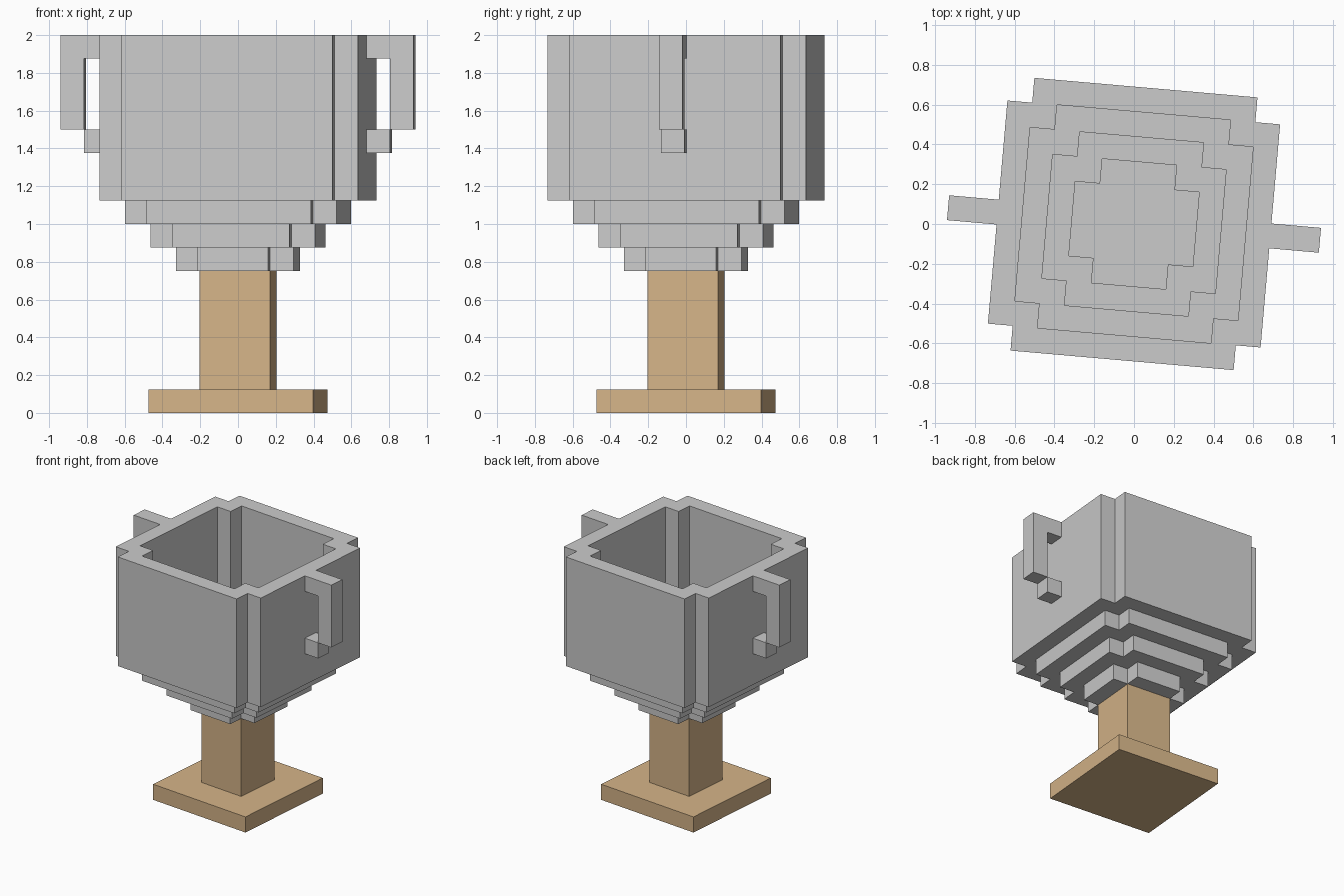
import bpy, bmesh, math
from mathutils import Matrix

if "Cube" in bpy.data.objects:
    bpy.data.objects.remove(bpy.data.objects["Cube"])

V = 0.125                                        # block size
TURN = Matrix.Rotation(math.radians(-5), 4, 'Z')  # whole model is turned slightly

wood = bpy.data.materials.new("wood")
wood.diffuse_color = (0.67, 0.46, 0.25, 1)
wood.use_nodes = True
wood.node_tree.nodes["Principled BSDF"].inputs["Base Color"].default_value = wood.diffuse_color


def finish(name, bm, material=None):
    bmesh.ops.recalc_face_normals(bm, faces=bm.faces)
    bm.transform(TURN)
    mesh = bpy.data.meshes.new(name)
    bm.to_mesh(mesh)
    bm.free()
    if material:
        mesh.materials.append(material)
    obj = bpy.data.objects.new(name, mesh)
    bpy.context.collection.objects.link(obj)


def notched_square(h):
    """Square of half-width h with one block cut from each corner."""
    c = h - V
    quarter = [(h, -c), (h, c), (c, c)]
    pts = []
    for k in range(4):
        for x, y in quarter:
            for _ in range(k):
                x, y = -y, x
            pts.append((x, y))
    return pts


def bowl_layer(name, h, z0, z1, hollow=True):
    bm = bmesh.new()

    def loop(size, z):
        return [bm.verts.new((x, y, z)) for x, y in notched_square(size)]

    def bridge(a, b):
        n = len(a)
        for i in range(n):
            j = (i + 1) % n
            bm.faces.new((a[i], a[j], b[j], b[i]))

    low, high = loop(h, z0), loop(h, z1)
    bridge(low, high)
    if hollow:
        in_low, in_high = loop(h - V, z0), loop(h - V, z1)
        bridge(high, in_high)
        bridge(in_high, in_low)
        bridge(in_low, low)
    else:
        bm.faces.new(low)
        bm.faces.new(high)
    finish(name, bm)


def add_box(bm, x0, x1, y0, y1, z0, z1):
    mat = (Matrix.Translation(((x0 + x1) / 2, (y0 + y1) / 2, (z0 + z1) / 2))
           @ Matrix.Diagonal((x1 - x0, y1 - y0, z1 - z0, 1)))
    bmesh.ops.create_cube(bm, size=1, matrix=mat)


# Wooden base and stem
for name, h, z0, z1 in (("base", 3.5 * V, 0, V), ("stem", 1.5 * V, V, 6 * V)):
    bm = bmesh.new()
    add_box(bm, -h, h, -h, h, z0, z1)
    finish(name, bm, wood)

# Bowl: solid bottom, two stepped rings and the tall wall
bowl_layer("bowl_bottom", 2.5 * V, 6 * V, 7 * V, hollow=False)
bowl_layer("bowl_lower_step", 3.5 * V, 7 * V, 8 * V)
bowl_layer("bowl_upper_step", 4.5 * V, 8 * V, 9 * V)
bowl_layer("bowl_wall", 5.5 * V, 9 * V, 16 * V)

# Handles: hooked arm plus lower stub on each side
arm = [(5.5, 16), (7.5, 16), (7.5, 12), (6.5, 12), (6.5, 15), (5.5, 15)]
for side, s in (("left", -1), ("right", 1)):
    bm = bmesh.new()
    face = bm.faces.new([bm.verts.new((s * x * V, -V / 2, z * V)) for x, z in arm])
    ext = bmesh.ops.extrude_face_region(bm, geom=[face], use_keep_orig=True)
    moved = [g for g in ext["geom"] if isinstance(g, bmesh.types.BMVert)]
    bmesh.ops.translate(bm, verts=moved, vec=(0, V, 0))
    xs = sorted((s * 5.5 * V, s * 6.5 * V))
    add_box(bm, xs[0], xs[1], -V / 2, V / 2, 11 * V, 12 * V)
    finish(side + "_handle", bm)
